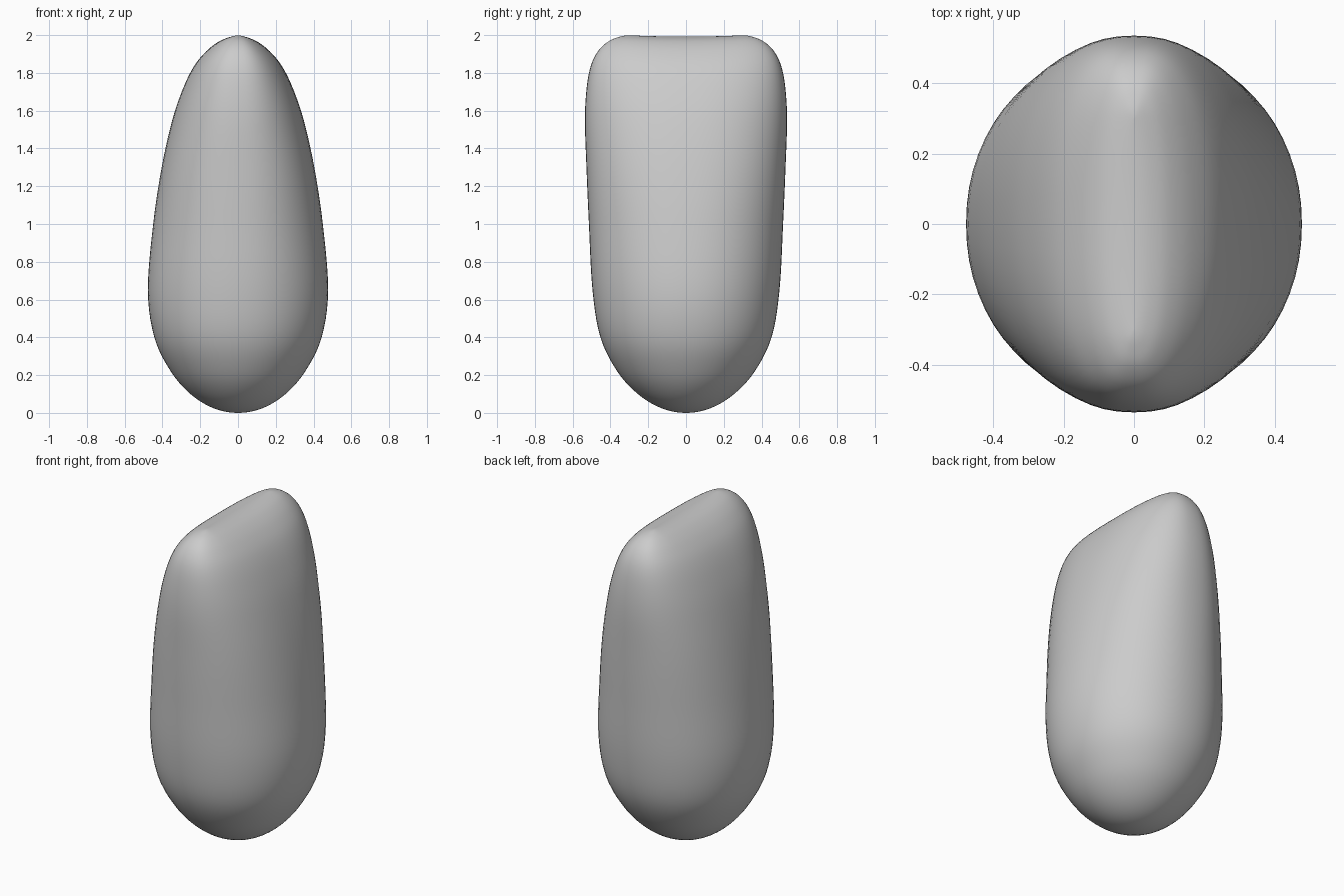
import bpy, bmesh, math

if "Cube" in bpy.data.objects:
    bpy.data.objects.remove(bpy.data.objects["Cube"])

# Cross-sections: height, half width in x, half depth in y, roundness exponent
KEYS = [
    (0.00, 0.00, 0.00, 2.0), (0.025, 0.13, 0.13, 2.0), (0.10, 0.252, 0.255, 2.0),
    (0.22, 0.356, 0.364, 2.05), (0.40, 0.443, 0.453, 2.1), (0.65, 0.477, 0.495, 2.1),
    (1.00, 0.449, 0.514, 2.15), (1.30, 0.404, 0.527, 2.25), (1.55, 0.348, 0.535, 2.3),
    (1.72, 0.290, 0.526, 2.4), (1.84, 0.231, 0.503, 2.5), (1.92, 0.167, 0.462, 2.6),
    (1.97, 0.105, 0.405, 2.7), (1.993, 0.052, 0.345, 2.7), (2.00, 0.00, 0.30, 2.7),
]
SIDES, STEPS = 64, 5


def spline(a, b, c, d, t):
    return tuple(0.5 * (2 * q + (r - p) * t + (2 * p - 5 * q + 4 * r - s) * t ** 2
                        + (3 * q - p - 3 * r + s) * t ** 3)
                 for p, q, r, s in zip(a, b, c, d))


def power(v, e):
    return math.copysign(abs(v) ** e, v) if abs(v) > 1e-9 else 0.0


# Mirrored end points keep the bottom and the top ridge round
z, a, b, p = KEYS[1]
first = (z, -a, -b, p)
z, a, b, p = KEYS[-2]
keys = [first] + KEYS + [(z, -a, b, p)]
sections = [spline(*keys[i:i + 4], s / STEPS)
            for i in range(len(keys) - 3) for s in range(STEPS)] + [KEYS[-1]]

# Body: loft from a rounded base to a pinched ridge with a slight dip
bm = bmesh.new()
rings = []
for z, a, b, p in sections:
    ring = []
    for k in range(SIDES):
        ang = 2 * math.pi * k / SIDES
        x = a * power(math.cos(ang), 2 / p)
        y = b * power(math.sin(ang), 2 / p)
        dip = 0.008 * max(0, (z - 1.7) / 0.3) ** 2 * max(0, 1 - (y / 0.32) ** 2)
        ring.append(bm.verts.new((x, y, max(z, 0) - dip)))
    rings.append(ring)
for low, high in zip(rings, rings[1:]):
    for k in range(SIDES):
        n = (k + 1) % SIDES
        bm.faces.new((low[k], low[n], high[n], high[k]))
bmesh.ops.remove_doubles(bm, verts=bm.verts, dist=0.0004)
bmesh.ops.recalc_face_normals(bm, faces=bm.faces)
for f in bm.faces:
    f.smooth = True

mesh = bpy.data.meshes.new("pinched_body")
bm.to_mesh(mesh)
bm.free()
body = bpy.data.objects.new("pinched_body", mesh)
bpy.context.collection.objects.link(body)
